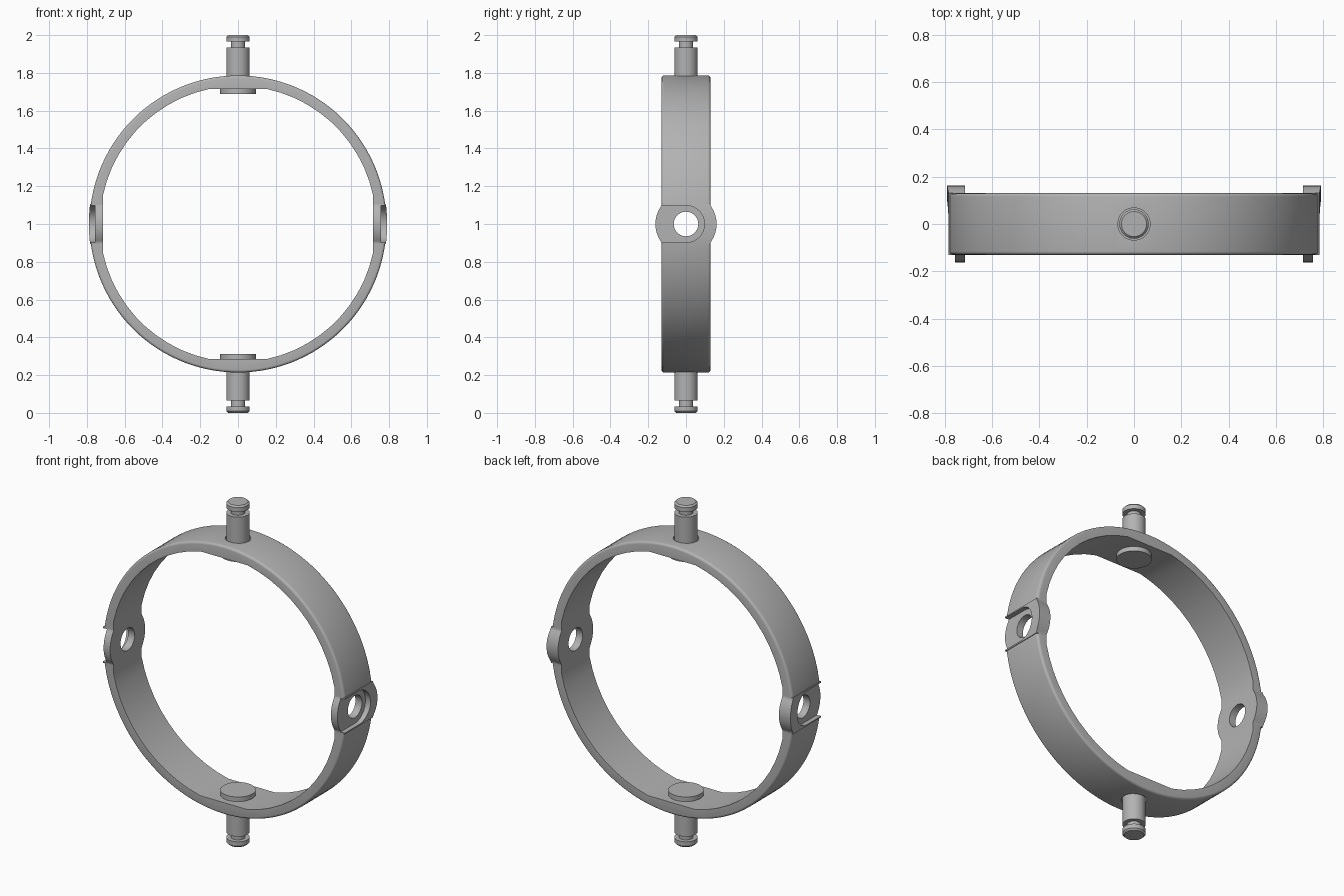
import bpy, bmesh, math
from math import sin, cos, pi, radians, sqrt, atan2
from mathutils import Matrix

cube = bpy.data.objects.get("Cube")
if cube:
    bpy.data.objects.remove(cube, do_unlink=True)

CENTRE = 1.0
grey = bpy.data.materials.new("satin_grey")
grey.use_nodes = True
grey.diffuse_color = (0.45, 0.45, 0.45, 1)
grey.node_tree.nodes["Principled BSDF"].inputs["Base Color"].default_value = (0.45, 0.45, 0.45, 1)


def finish(name, bm, matrix=Matrix()):
    bmesh.ops.remove_doubles(bm, verts=bm.verts, dist=1e-5)
    bmesh.ops.recalc_face_normals(bm, faces=bm.faces)
    bm.transform(matrix)
    mesh = bpy.data.meshes.new(name)
    bm.to_mesh(mesh)
    bm.free()
    mesh.materials.append(grey)
    ob = bpy.data.objects.new(name, mesh)
    bpy.context.collection.objects.link(ob)
    ob.location.z = CENTRE
    return ob


def lathe(name, profile, segments, matrix=Matrix()):
    """Solid of revolution about z; the profile holds (radius, height)."""
    bm = bmesh.new()
    rings = [[bm.verts.new((r * cos(2 * pi * i / segments), r * sin(2 * pi * i / segments), h))
              for i in range(segments)] for r, h in profile]
    for a, b in zip(rings, rings[1:]):
        for i in range(segments):
            j = (i + 1) % segments
            bm.faces.new((a[i], a[j], b[j], b[i]))
    bm.faces.new(rings[0])
    bm.faces.new(rings[-1])
    return finish(name, bm, matrix)


def prism(name, outline, start, end, axis):
    """Extrude an outline along x, using (y, z) pairs, or along y, using (x, z) pairs."""
    def place(p, d):
        return (d, p[0], p[1]) if axis == "x" else (p[0], d, p[1])
    bm = bmesh.new()
    low = [bm.verts.new(place(p, start)) for p in outline]
    high = [bm.verts.new(place(p, end)) for p in outline]
    bm.faces.new(low)
    bm.faces.new(high)
    for i in range(len(low)):
        j = (i + 1) % len(low)
        bm.faces.new((low[i], low[j], high[j], high[i]))
    return finish(name, bm)


def combine(target, tool, operation):
    mod = target.modifiers.new("boolean", "BOOLEAN")
    mod.operation, mod.object, mod.solver = operation, tool, "EXACT"
    bpy.context.view_layer.objects.active = target
    bpy.ops.object.modifier_apply(modifier=mod.name)
    bpy.data.objects.remove(tool, do_unlink=True)


def arc(cx, cy, r, a, b, steps):
    return [(cx + r * cos(a + (b - a) * i / steps), cy + r * sin(a + (b - a) * i / steps))
            for i in range(steps + 1)]


def smooth(ob):
    bpy.ops.object.select_all(action="DESELECT")
    ob.select_set(True)
    bpy.context.view_layer.objects.active = ob
    bpy.ops.object.shade_smooth_by_angle(angle=radians(30))


lie_y = Matrix.Rotation(pi / 2, 4, "X")
lie_x = Matrix.Rotation(pi / 2, 4, "Y")

# Ring disc with rounded outer rims
R, W, B = 0.786, 0.13, 0.014
rim = arc(R - B, W - B, B, 0, pi / 2, 4)
ring = lathe("ring", [(r, -h) for r, h in reversed(rim)] + rim, 120, lie_y)

# Rounded side bosses, blended into the rims and trimmed to the round
boss_r, fillet = 0.162, 0.03
dz = sqrt((boss_r + fillet) ** 2 - (W + fillet) ** 2)
tilt = atan2(dz, W + fillet)
side = (arc(W + fillet, -dz, fillet, pi, pi - tilt, 5)
        + arc(0, 0, boss_r, -tilt, tilt, 14)
        + arc(W + fillet, dz, fillet, pi + tilt, pi, 5))
boss = prism("side_bosses", side + [(-y, -z) for y, z in side], -0.9, 0.9, "x")
combine(boss, lathe("boss_trim", [(0.79, -0.3), (0.79, 0.3)], 120, lie_y), "INTERSECT")
combine(ring, boss, "UNION")

# Bore with four flats
flat = 0.715
bore = [(max(-flat, min(flat, x)), max(-flat, min(flat, z)))
        for x, z in arc(0, 0, 0.731, 0, 2 * pi, 60)[:-1]]
combine(ring, prism("bore", bore, -0.4, 0.4, "y"), "DIFFERENCE")

# Round-ended slots, open to the front
slot = [(-0.4, -0.098)] + arc(0, 0, 0.098, -pi / 2, pi / 2, 24) + [(-0.4, 0.098)]
for s in (-1, 1):
    combine(ring, prism("slot", slot, 0.757 * s, 0.95 * s, "x"), "DIFFERENCE")

# Pivot holes at the sides, pin holes above and below
combine(ring, lathe("pivot_holes", [(0.065, -1), (0.065, 1)], 40, lie_x), "DIFFERENCE")
combine(ring, lathe("pin_holes", [(0.068, -1), (0.068, 1)], 40), "DIFFERENCE")
smooth(ring)

# Headed pins with a clip groove near the tip
pin = [(0.094, 0.688), (0.094, 0.716), (0.062, 0.716), (0.062, 0.935), (0.038, 0.935),
       (0.038, 0.965), (0.062, 0.965), (0.062, 0.991), (0.053, 1.0)]
for name, s in (("upper_pin", 1), ("lower_pin", -1)):
    smooth(lathe(name, [(r, h * s) for r, h in pin], 48))
